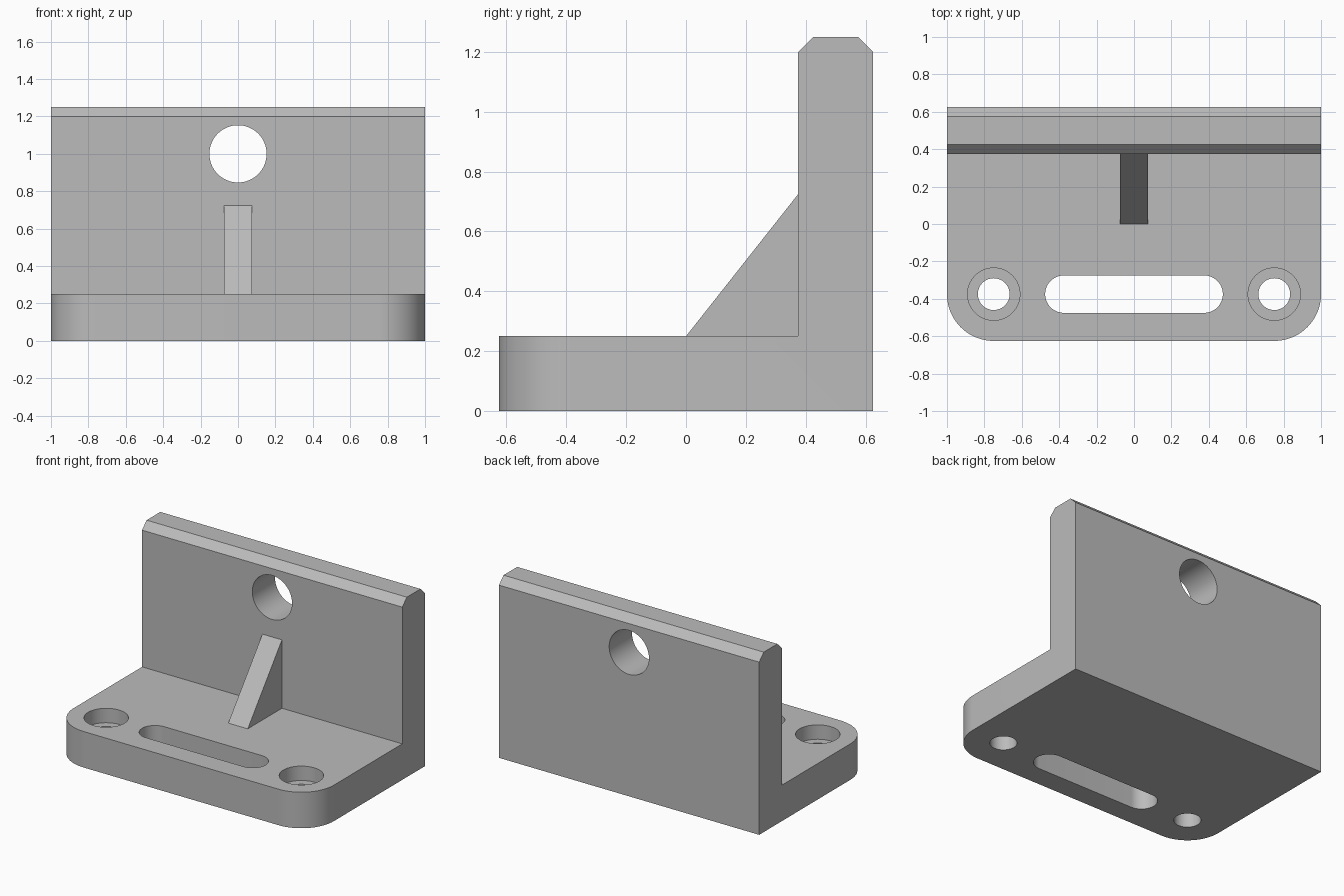
import bpy, bmesh, math
from mathutils import Matrix, Vector

default = bpy.data.objects.get("Cube")
if default:
    bpy.data.objects.remove(default, do_unlink=True)

metal = bpy.data.materials.new("plain grey metal")
metal.use_nodes = True
grey = (0.5, 0.5, 0.5, 1)
metal.diffuse_color = grey
metal.node_tree.nodes["Principled BSDF"].inputs["Base Color"].default_value = grey


def to_object(name, bm):
    bmesh.ops.recalc_face_normals(bm, faces=bm.faces)
    mesh = bpy.data.meshes.new(name)
    bm.to_mesh(mesh)
    bm.free()
    mesh.materials.append(metal)
    obj = bpy.data.objects.new(name, mesh)
    bpy.context.collection.objects.link(obj)
    return obj


def prism(points, direction):
    """Extrude a closed outline along a direction."""
    bm = bmesh.new()
    face = bm.faces.new([bm.verts.new(p) for p in points])
    result = bmesh.ops.extrude_face_region(bm, geom=[face], use_keep_orig=True)
    moved = [v for v in result["geom"] if isinstance(v, bmesh.types.BMVert)]
    bmesh.ops.translate(bm, verts=moved, vec=Vector(direction))
    return bm


def side_prism(outline, half_width):
    return prism([(-half_width, y, z) for y, z in outline], (2 * half_width, 0, 0))


def cylinder(name, radius, length, centre, tilt=0):
    bm = bmesh.new()
    place = Matrix.Translation(centre) @ Matrix.Rotation(tilt, 4, "X")
    bmesh.ops.create_cone(bm, cap_ends=True, segments=64, radius1=radius,
                          radius2=radius, depth=length, matrix=place)
    return to_object(name, bm)


def combine(target, tool, operation):
    """Apply a boolean and discard the tool."""
    mod = target.modifiers.new(tool.name, "BOOLEAN")
    mod.operation, mod.object, mod.solver = operation, tool, "EXACT"
    bpy.ops.object.select_all(action="DESELECT")
    bpy.context.view_layer.objects.active = target
    target.select_set(True)
    bpy.ops.object.modifier_apply(modifier=mod.name)
    bpy.data.objects.remove(tool, do_unlink=True)


# L-shaped body with a chamfered wall top
front, back, wall, floor, top, chamfer = -0.625, 0.625, 0.375, 0.25, 1.25, 0.05
body = side_prism([(front, 0), (back, 0), (back, top - chamfer),
                   (back - chamfer, top), (wall + chamfer, top),
                   (wall, top - chamfer), (wall, floor), (front, floor)], 1)

# Rounded front corners
corners = [e for e in body.edges
           if all(abs(v.co.y - front) < 1e-4 for v in e.verts)
           and abs(e.verts[0].co.x - e.verts[1].co.x) < 1e-4]
bmesh.ops.bevel(body, geom=corners, offset=0.25, offset_type="OFFSET",
                segments=20, profile=0.5, affect="EDGES")
bracket = to_object("angle_bracket", body)

# Triangular rib, sunk slightly into base and wall
slope = (0.725 - floor) / wall
rib = side_prism([(y, floor + slope * y) for y in (-0.03, 0.4)]
                 + [(0.4, floor - slope * 0.03)], 0.075)
combine(bracket, to_object("support_rib", rib), "UNION")

# Round hole through the wall
combine(bracket, cylinder("wall_hole", 0.153, 1, (0, 0.5, 1), math.pi / 2), "DIFFERENCE")

# Counterbored mounting holes
hole_y = -0.375
for x in (-0.75, 0.75):
    combine(bracket, cylinder("screw_hole", 0.085, 1, (x, hole_y, 0.1)), "DIFFERENCE")
    combine(bracket, cylinder("counterbore", 0.14, 0.2, (x, hole_y, floor)), "DIFFERENCE")

# Long slot between the holes
slot_radius, steps = 0.1, 32
outline = []
for side in (1, -1):
    for i in range(steps + 1):
        a = math.pi * i / steps - side * math.pi / 2
        outline.append((side * 0.375 + slot_radius * math.cos(a),
                        hole_y + slot_radius * math.sin(a), -0.2))
combine(bracket, to_object("slot", prism(outline, (0, 0, 0.8))), "DIFFERENCE")

# Smooth curves, crisp edges
bpy.ops.object.select_all(action="DESELECT")
bpy.context.view_layer.objects.active = bracket
bracket.select_set(True)
bpy.ops.object.shade_smooth_by_angle(angle=math.radians(30))
